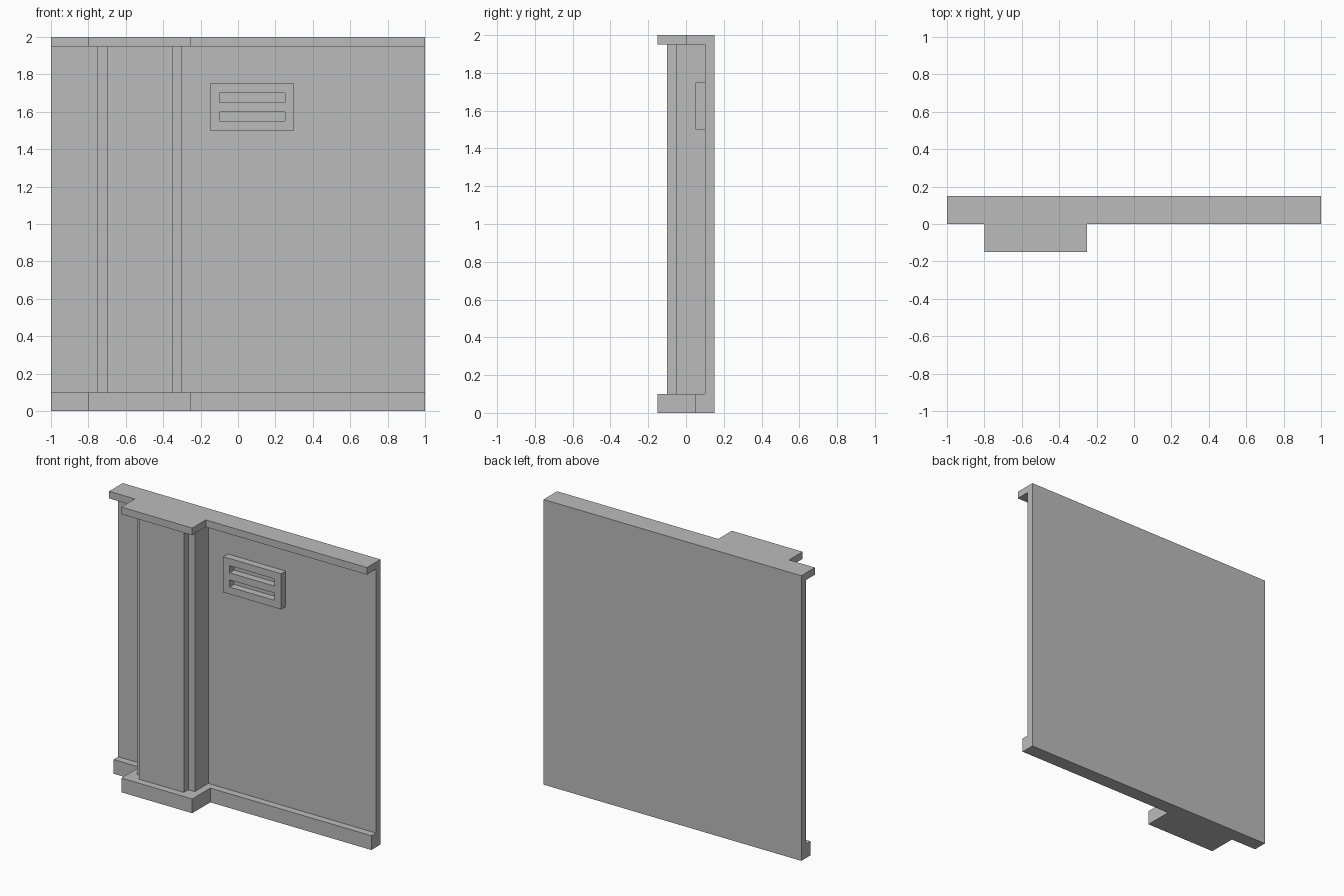
import bpy
import bmesh

cube = bpy.data.objects.get("Cube")
if cube:
    bpy.data.objects.remove(cube, do_unlink=True)

# Single plain grey
grey = bpy.data.materials.new("plain grey")
grey.use_nodes = True
GREY = (0.5, 0.5, 0.5, 1)
grey.diffuse_color = GREY
grey.node_tree.nodes["Principled BSDF"].inputs["Base Color"].default_value = GREY


def finish(name, bm):
    bmesh.ops.recalc_face_normals(bm, faces=bm.faces)
    mesh = bpy.data.meshes.new(name)
    bm.to_mesh(mesh)
    bm.free()
    mesh.materials.append(grey)
    obj = bpy.data.objects.new(name, mesh)
    bpy.context.collection.objects.link(obj)
    return obj


def prism(name, outline, z0, z1):
    """Extrude a floor outline from z0 up to z1."""
    bm = bmesh.new()
    face = bm.faces.new([bm.verts.new((x, y, z0)) for x, y in outline])
    top = bmesh.ops.extrude_face_region(bm, geom=[face])["geom"]
    for v in top:
        if isinstance(v, bmesh.types.BMVert):
            v.co.z = z1
    return finish(name, bm)


def box(name, x0, x1, y0, y1, z0, z1):
    return prism(name, [(x0, y0), (x1, y0), (x1, y1), (x0, y1)], z0, z1)


def ledge(name, front, z0, z1):
    """Full-width strip that steps forward around the pillar."""
    prism(name, [(-1, 0.15), (-1, front), (-0.8, front), (-0.8, -0.15),
                 (-0.25, -0.15), (-0.25, front), (1, front), (1, 0.15)], z0, z1)


BASE, CAP = 0.1, 1.95

# Wall with skirting and top trim
box("wall_panel", -1, 1, 0.1, 0.15, BASE, CAP)
ledge("base_skirting", 0.05, 0, BASE)
ledge("top_trim", 0, CAP, 2)

# Pillar with a raised front strip
prism("pillar", [(-0.75, 0.1), (-0.75, -0.05), (-0.7, -0.05), (-0.7, -0.1),
                 (-0.35, -0.1), (-0.35, -0.05), (-0.3, -0.05), (-0.3, 0.1)], BASE, CAP)

# Vent frame with two open slots
vent = box("vent_frame", -0.15, 0.3, 0.05, 0.1, 1.5, 1.75)
for i, z in enumerate((1.55, 1.65)):
    cutter = box(f"vent_slot_cutter_{i}", -0.1, 0.25, 0, 0.2, z, z + 0.05)
    cutter.hide_render = True
    cutter.hide_set(True)
    cut = vent.modifiers.new("slot", "BOOLEAN")
    cut.operation = "DIFFERENCE"
    cut.solver = "EXACT"
    cut.object = cutter
